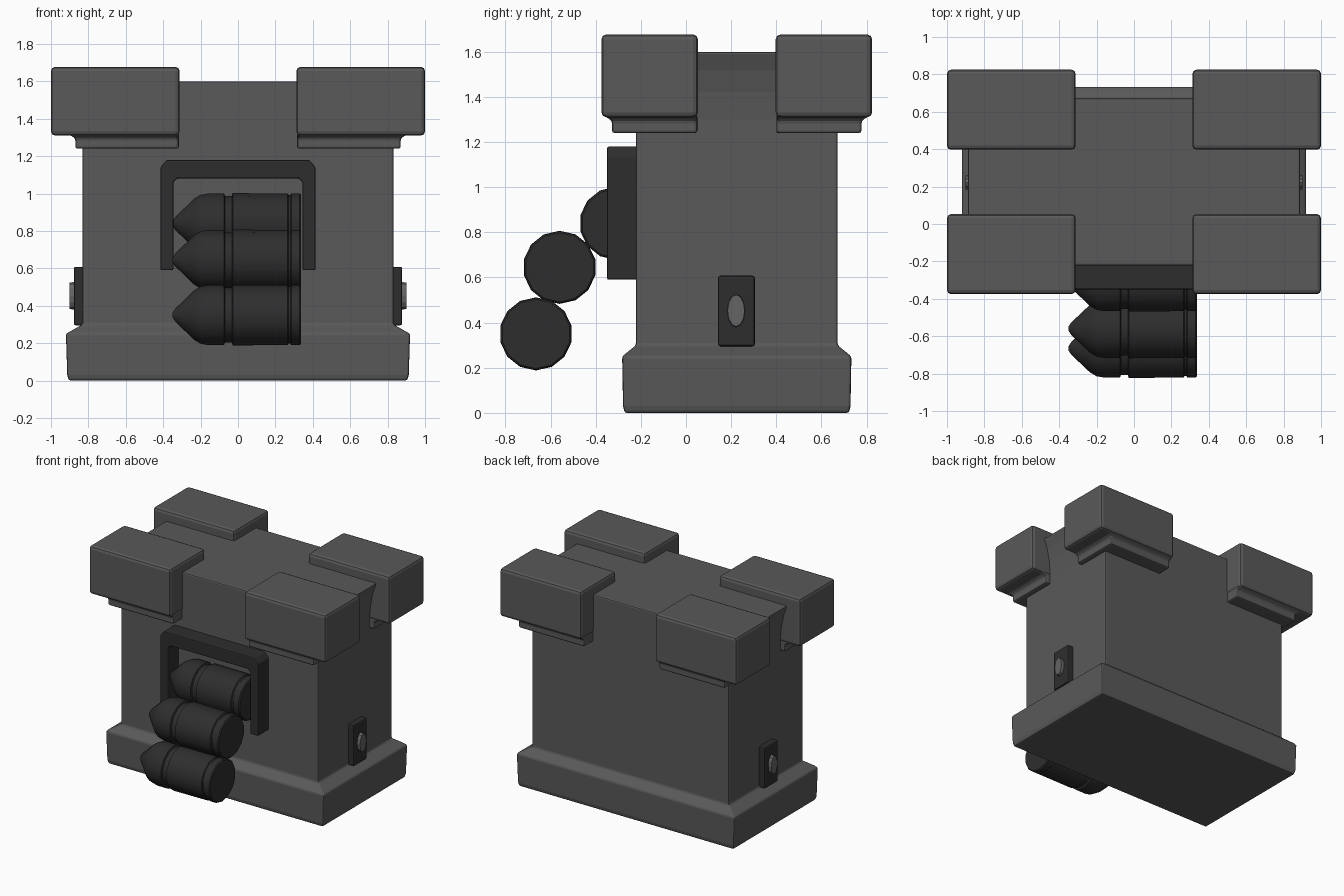
import bpy
import bmesh
import math
from mathutils import Matrix

cube = bpy.data.objects.get("Cube")
if cube:
    bpy.data.objects.remove(cube, do_unlink=True)

MID_Y = 0.225


def material(name, value):
    mat = bpy.data.materials.new(name)
    mat.use_nodes = True
    color = (value, value, value, 1)
    mat.diffuse_color = color
    bsdf = next(n for n in mat.node_tree.nodes if n.type == "BSDF_PRINCIPLED")
    bsdf.inputs["Base Color"].default_value = color
    return mat


stone = material("stone grey", 0.1)
dark = material("dark metal", 0.027)
light = material("light grey", 0.13)


def finish(name, bm, mat, bevel=0.0, smooth=False):
    bmesh.ops.recalc_face_normals(bm, faces=bm.faces)
    mesh = bpy.data.meshes.new(name)
    bm.to_mesh(mesh)
    bm.free()
    mesh.materials.append(mat)
    obj = bpy.data.objects.new(name, mesh)
    bpy.context.collection.objects.link(obj)
    if smooth:
        mesh.shade_smooth()
        mesh.set_sharp_from_angle(angle=math.radians(32))
    if bevel:
        mod = obj.modifiers.new("edge bevel", "BEVEL")
        mod.width = bevel
        mod.segments = 2
        mod.limit_method = "ANGLE"
        mod.angle_limit = math.radians(35)
    return obj


def loft(name, rings, mat, bevel=0.0, smooth=False):
    """Skin a list of closed rings of points and cap both ends."""
    bm = bmesh.new()
    loops = [[bm.verts.new(p) for p in ring] for ring in rings]
    n = len(loops[0])
    for a, b in zip(loops, loops[1:]):
        for i in range(n):
            j = (i + 1) % n
            bm.faces.new((a[i], a[j], b[j], b[i]))
    bm.faces.new(loops[0])
    bm.faces.new(loops[-1])
    return finish(name, bm, mat, bevel, smooth)


def rect(x0, x1, y0, y1, z):
    return [(x0, y0, z), (x1, y0, z), (x1, y1, z), (x0, y1, z)]


def box(name, x, y, z, mat, bevel):
    return loft(name, [rect(*x, *y, h) for h in z], mat, bevel)


# Tower body: plinth, straight walls and flared sides under the roof
profile = [(0, 0.905, 0.497), (0.03, 0.913, 0.504), (0.25, 0.92, 0.508),
           (0.3, 0.832, 0.447), (1.3, 0.832, 0.447), (1.42, 0.842, 0.447),
           (1.52, 0.862, 0.447), (1.6, 0.89, 0.447)]
loft("tower_body",
     [rect(-hx, hx, MID_Y - hy, MID_Y + hy, z) for z, hx, hy in profile],
     stone, 0.01)

# Corner battlements, each with a stepped ledge beneath
for sx, side in ((-1, "right"), (1, "left")):
    for sy, end in ((-1, "front"), (1, "back")):
        def span(inner, outer, s, mid=0.0):
            return sorted((mid + s * inner, mid + s * outer))
        box(f"{end}_{side}_battlement", span(0.312, 1.0, sx),
            span(0.172, 0.6, sy, MID_Y), (1.31, 1.677), stone, 0.022)
        rings = [rect(*span(0.316, 0.87 + grow, sx),
                      *span(0.175, 0.553 + grow, sy, MID_Y), z)
                 for z, grow in ((1.24, 0), (1.295, 0), (1.325, 0.05))]
        loft(f"{end}_{side}_ledge", rings, stone, 0.012)

# Hatch frame: an open-bottomed arch with clipped corners
outline = [(-0.415, 0.59), (-0.415, 1.14), (-0.38, 1.18), (0.38, 1.18),
           (0.415, 1.14), (0.415, 0.59), (0.345, 0.59), (0.345, 1.06),
           (0.325, 1.08), (-0.325, 1.08), (-0.345, 1.06), (-0.345, 0.59)]
loft("hatch_frame", [[(x, y, z) for x, z in outline] for y in (-0.35, -0.2)],
     dark, 0.008)

# Three stacked shells lying across the front
shell = [(-0.35, 0.012), (-0.335, 0.035), (-0.235, 0.132), (-0.2, 0.153),
         (-0.16, 0.16), (-0.075, 0.16), (-0.07, 0.147), (-0.033, 0.147),
         (-0.028, 0.162), (0.265, 0.16), (0.27, 0.152), (0.28, 0.152),
         (0.285, 0.16), (0.33, 0.16), (0.337, 0.153)]
SIDES = 14
for label, cy, cz in (("lower", -0.665, 0.35), ("middle", -0.56, 0.645),
                      ("upper", -0.31, 0.84)):
    rings = []
    for x, r in shell:
        angles = [math.tau * (i + 0.5) / SIDES for i in range(SIDES)]
        rings.append([(x, cy + r * math.cos(a), cz + r * math.sin(a))
                      for a in angles])
    loft(f"{label}_shell", rings, dark, smooth=True)

# Side plates with an oval knob
for s, side in ((-1, "right"), (1, "left")):
    box(f"{side}_side_plate", sorted((s * 0.81, s * 0.878)), (0.142, 0.305),
        (0.295, 0.608), dark, 0.01)
    bm = bmesh.new()
    bmesh.ops.create_cone(bm, cap_ends=True, segments=12, radius1=1,
                          radius2=0.9, depth=0.06)
    bm.transform(Matrix.Translation((s * 0.872, 0.222, 0.453))
                 @ Matrix.Rotation(s * math.pi / 2, 4, "Y")
                 @ Matrix.Diagonal((0.078, 0.042, 1, 1)))
    finish(f"{side}_side_knob", bm, light)
